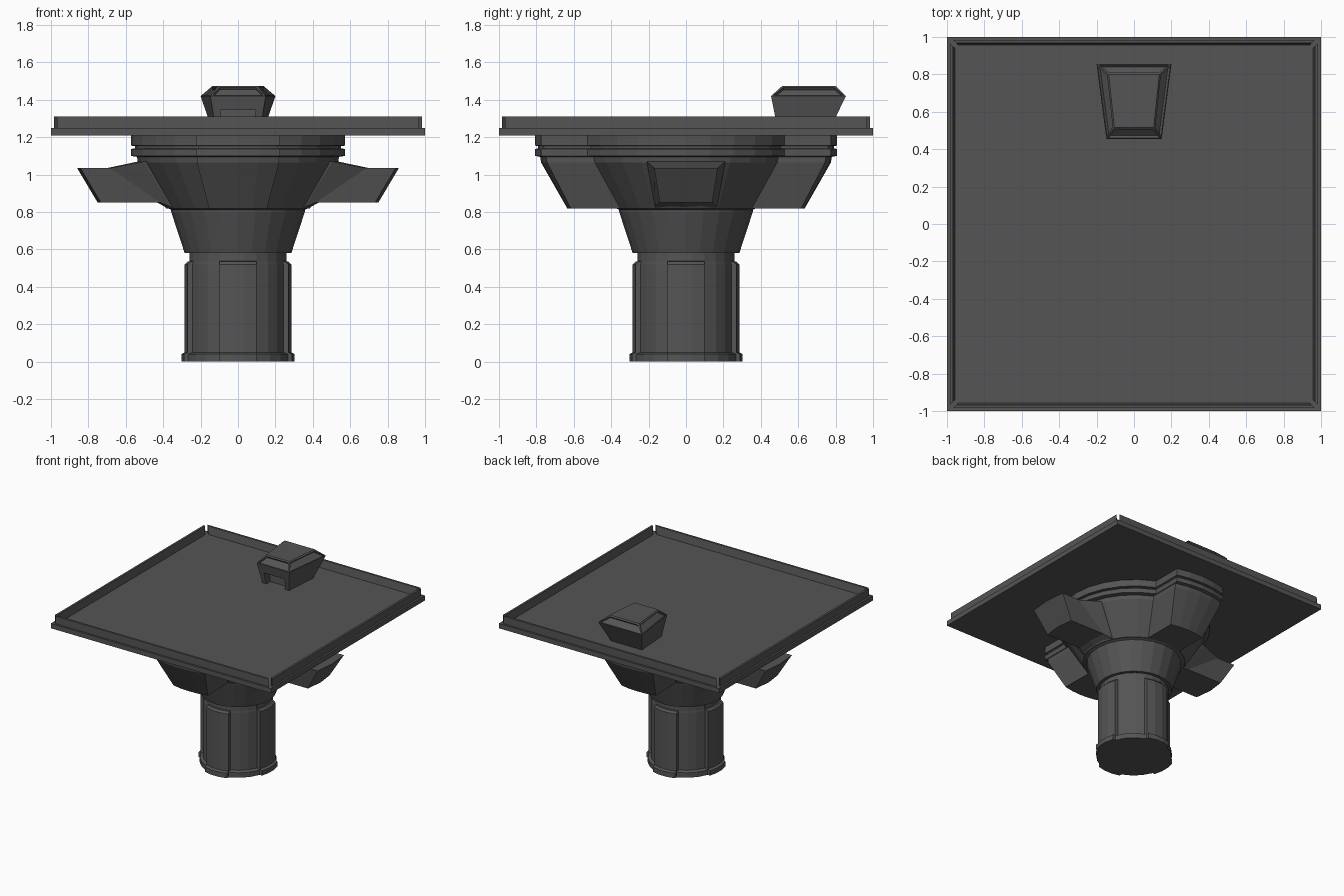
import bpy, bmesh
from math import sin, cos, asin, pi

if "Cube" in bpy.data.objects:
    bpy.data.objects.remove(bpy.data.objects["Cube"])

grey = bpy.data.materials.new("dark_grey")
grey.diffuse_color = (0.09, 0.09, 0.09, 1)
grey.use_nodes = True
grey.node_tree.nodes["Principled BSDF"].inputs["Base Color"].default_value = grey.diffuse_color


def finish(name, bm):
    bmesh.ops.recalc_face_normals(bm, faces=bm.faces)
    me = bpy.data.meshes.new(name)
    bm.to_mesh(me)
    bm.free()
    ob = bpy.data.objects.new(name, me)
    me.materials.append(grey)
    bpy.context.collection.objects.link(ob)
    return ob


def loft(rings):
    """Skin a stack of equal-length point loops and cap both ends."""
    bm = bmesh.new()
    vs = [[bm.verts.new(p) for p in r] for r in rings]
    n = len(vs[0])
    for a, b in zip(vs, vs[1:]):
        for i in range(n):
            bm.faces.new((a[i], a[(i + 1) % n], b[(i + 1) % n], b[i]))
    bm.faces.new(vs[0][::-1])
    bm.faces.new(vs[-1])
    return bm


def lobed(z, r, rb, w, lobes, bump_segs, arc_segs):
    """Circle of radius r with straight-sided lobes of half width w reaching rb."""
    pts = []
    for k in range(lobes):
        phi = pi / 2 + k * 2 * pi / lobes
        a, b = asin(w / rb), asin(w / r)
        for i in range(bump_segs + 1):
            t = phi - a + 2 * a * i / bump_segs
            pts.append((rb * cos(t), rb * sin(t), z))
        for i in range(arc_segs + 1):
            t = phi + b + (2 * pi / lobes - 2 * b) * i / arc_segs
            pts.append((r * cos(t), r * sin(t), z))
    return pts


def circle(z, r, n=24):
    return [(r * cos(2 * pi * i / n), r * sin(2 * pi * i / n), z) for i in range(n)]


# column with four raised panels and a foot
col = [(0, .285, .305), (.04, .285, .305), (.05, .262, .287), (.52, .262, .287),
       (.535, .26, .272), (.537, .26, .2605), (.585, .26, .2605)]
finish("column", loft([lobed(z, r, rb, .1, 4, 3, 3) for z, r, rb in col]))

# flared neck
finish("neck", loft([circle(z, r) for z, r in
                     [(.58, .285), (.80, .357), (.812, .357), (.825, .385)]]))

# flared head with front and back lobes and grooved rings
head = [(.82, .385, .635, .155), (1.065, .535, .775, .22), (1.095, .54, .78, .22),
        (1.10, .572, .806, .225), (1.137, .572, .806, .225), (1.14, .552, .79, .215),
        (1.152, .552, .79, .215), (1.155, .572, .806, .225), (1.215, .572, .806, .225)]
finish("head", loft([lobed(z, r, rb, w, 2, 4, 10) for z, r, rb, w in head]))


# side arms
def arm_section(xt, zt, wt, xb, zb, wb, d=0):
    return [(xt - d, -wt, zt), (xt, 0, zt), (xt - d, wt, zt),
            (xb - d, wb, zb), (xb, 0, zb), (xb - d, -wb, zb)]


for side, s in (("right", 1), ("left", -1)):
    secs = [arm_section(.48, 1.07, .21, .32, .825, .165),
            arm_section(.535, 1.07, .21, .385, .825, .165, .03),
            arm_section(.70, 1.035, .17, .43, .85, .14, .015),
            arm_section(.86, 1.035, .17, .75, .85, .14, .017)]
    finish(side + "_arm", loft([[(s * x, y, z) for x, y, z in q] for q in secs]))


# table slab
def rect(z, h):
    return [(-h, -h, z), (h, -h, z), (h, h, z), (-h, h, z)]


finish("table_slab", loft([rect(1.21, 1), rect(1.25, 1)]))

# four rim bars with open mitred corners
for k in range(4):
    c, s = cos(k * pi / 2), sin(k * pi / 2)
    rings = []
    for sgn in (-1, 1):
        prof = [(.985, 1.245, .968), (.985, 1.312, .968), (.968, 1.312, .951), (.955, 1.245, .938)]
        rings.append([(c * d - s * sgn * l, s * d + c * sgn * l, z) for d, z, l in prof])
    finish("rim_bar_%d" % (k + 1), loft(rings))


# control console: tapered block with recessed bevel panels
def trap(z, yf, wf, yb, wb):
    return [(-wf, yf, z), (wf, yf, z), (wb, yb, z), (-wb, yb, z)]


bm = loft([trap(1.245, .49, .12, .77, .14), trap(1.42, .455, .148, .855, .2),
           trap(1.475, .515, .105, .80, .135)])
bmesh.ops.recalc_face_normals(bm, faces=bm.faces)
slopes = [f for f in bm.faces if f.calc_center_median().z > 1.43 and abs(f.normal.z) < .95]
bmesh.ops.inset_individual(bm, faces=slopes, thickness=.014, depth=0)
bmesh.ops.inset_individual(bm, faces=slopes, thickness=.002, depth=-.016)
console = finish("console", bm)

# notch under the front of the console
cut = finish("console_notch_cutter", loft([trap(1.2, .38, .08, .54, .08),
                                           trap(1.345, .38, .095, .54, .095)]))
cut.hide_render = True
cut.hide_set(True)
mod = console.modifiers.new("notch", 'BOOLEAN')
mod.object = cut
mod.operation = 'DIFFERENCE'
mod.solver = 'EXACT'
bpy.context.view_layer.objects.active = console
bpy.ops.object.modifier_apply(modifier=mod.name)
bpy.data.objects.remove(cut)
